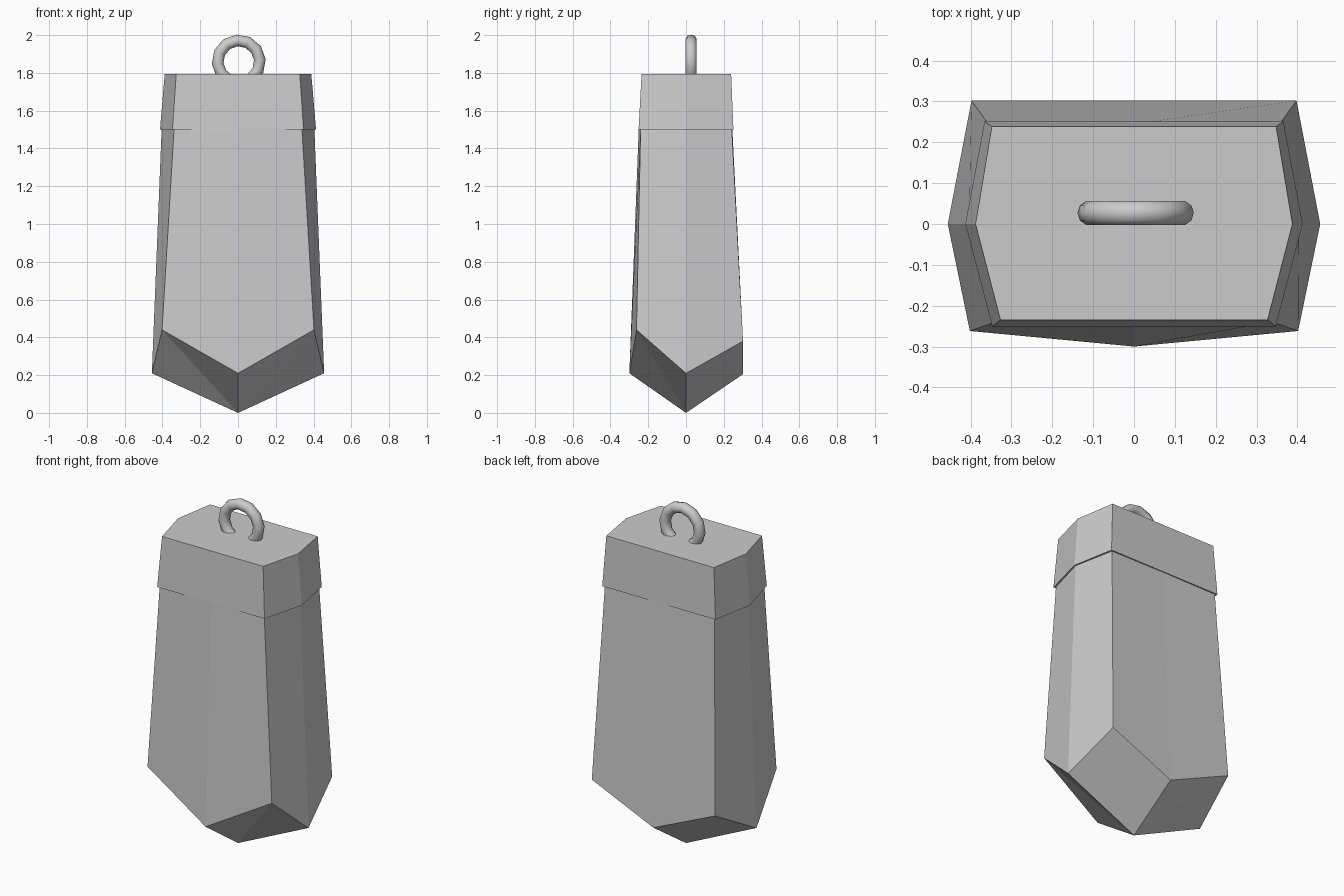
import bpy
from math import radians

if "Cube" in bpy.data.objects:
    bpy.data.objects.remove(bpy.data.objects["Cube"])


def mirrored(half):
    """Close a right-hand outline (front to back) across x = 0."""
    return half + [(-x, y, z) for x, y, z in reversed(half) if x > 0]


def make_object(name, verts, faces):
    mesh = bpy.data.meshes.new(name)
    mesh.from_pydata(verts, [], faces)
    mesh.update()
    obj = bpy.data.objects.new(name, mesh)
    bpy.context.collection.objects.link(obj)
    return obj


def bridge(n):
    return [(i, (i + 1) % n, n + (i + 1) % n, n + i) for i in range(n)]


# Crystal body: zigzag lower girdle, tapered sides, faceted point
low = mirrored([(0, -.30, .21), (.402, -.262, .44), (.456, 0, .21),
                (.398, .302, .38), (0, .302, .205)])
high = mirrored([(0, -.25, 1.51), (.338, -.24, 1.51), (.404, 0, 1.51),
                 (.355, .242, 1.51), (0, .245, 1.51)])
n = len(low)
tip = 2 * n
body_faces = bridge(n) + [tuple(range(n, 2 * n))]
body_faces += [(tip, (i + 1) % n, i) for i in range(n)]
make_object("crystal_body", low + high + [(0, 0, 0)], body_faces)

# Cap: six-sided collar overlapping the top of the crystal
cap_low = mirrored([(.347, -.251, 1.5), (.413, 0, 1.5), (.366, .251, 1.5)])
cap_high = mirrored([(.327, -.235, 1.795), (.388, 0, 1.795), (.348, .239, 1.795)])
m = len(cap_low)
make_object("cap", cap_low + cap_high,
            bridge(m) + [tuple(reversed(range(m))), tuple(range(m, 2 * m))])

# Hanging ring sunk into the cap
bpy.ops.mesh.primitive_torus_add(
    major_segments=12, minor_segments=10, major_radius=.112, minor_radius=.031,
    location=(.004, .027, 1.86), rotation=(radians(90), radians(-5), 0))
ring = bpy.context.object
ring.name = "hanging_ring"
bpy.ops.object.shade_smooth()
